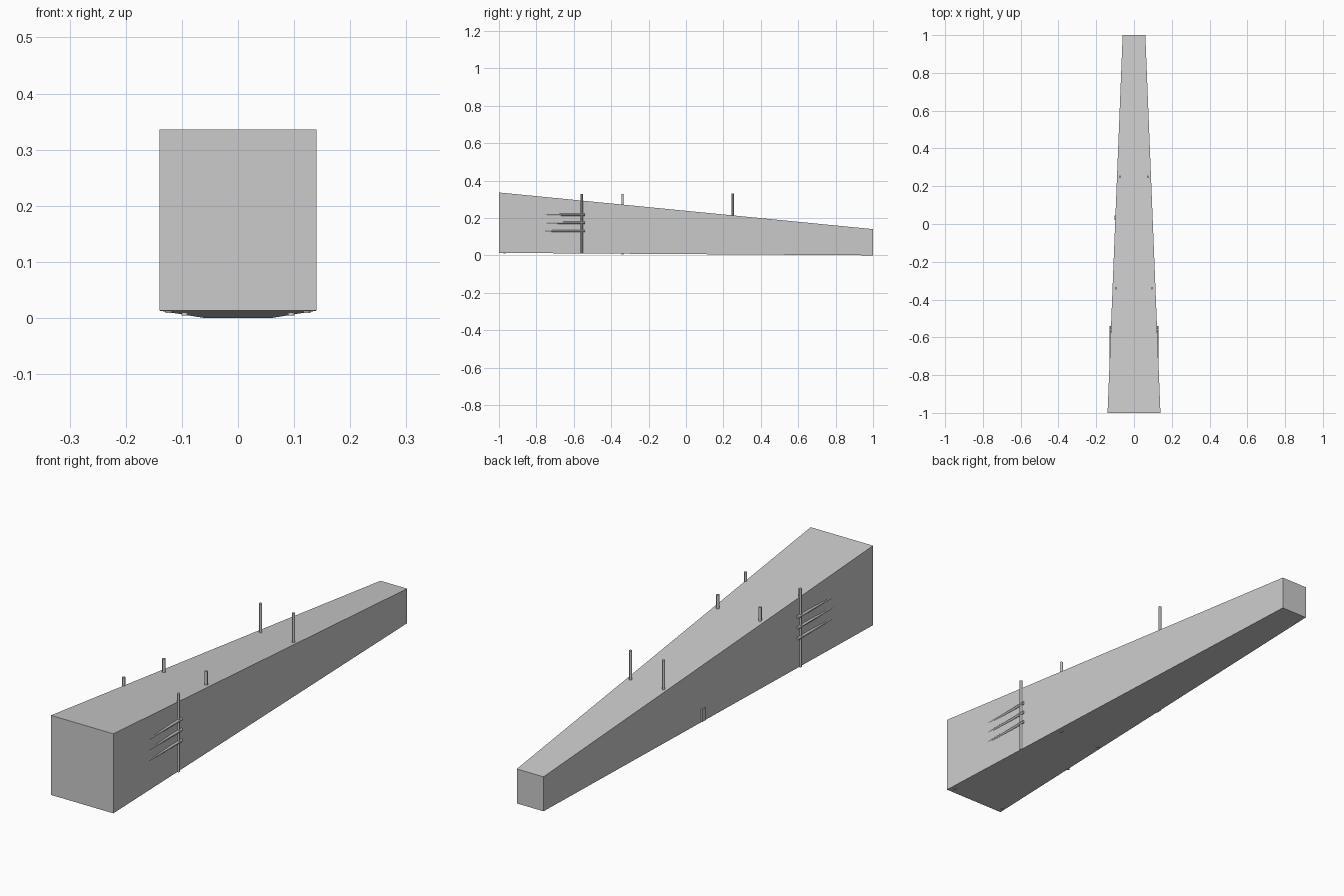
import bpy, bmesh
from mathutils import Vector

if "Cube" in bpy.data.objects:
    bpy.data.objects.remove(bpy.data.objects["Cube"])


def make_object(name, bm):
    bmesh.ops.recalc_face_normals(bm, faces=bm.faces)
    mesh = bpy.data.meshes.new(name)
    bm.to_mesh(mesh)
    bm.free()
    obj = bpy.data.objects.new(name, mesh)
    bpy.context.collection.objects.link(obj)
    return obj


def rod(name, a, b, r=0.006):
    a, b = Vector(a), Vector(b)
    bpy.ops.mesh.primitive_cylinder_add(vertices=12, radius=r, depth=(b - a).length,
                                        location=(a + b) / 2)
    obj = bpy.context.object
    obj.name = name
    obj.rotation_mode = 'QUATERNION'
    obj.rotation_quaternion = (b - a).to_track_quat('Z', 'Y')
    bpy.ops.object.shade_smooth_by_angle()


# Tapered body: wide, tall front end narrowing to a small back end
bm = bmesh.new()
rings = []
for y, half, low, high in ((-1, 0.14, 0.013, 0.336), (1, 0.06, 0.0, 0.14)):
    rings.append([bm.verts.new((x, y, z)) for x, z in
                  ((-half, low), (half, low), (half, high), (-half, high))])
for ring in rings:
    bm.faces.new(ring)
for i in range(4):
    j = (i + 1) % 4
    bm.faces.new((rings[0][i], rings[0][j], rings[1][j], rings[1][i]))
make_object("tapered_body", bm)

for side, label in ((-1, "left"), (1, "right")):
    # Upright posts running through the body
    for n, (x, y, low, high) in enumerate(((0.123, -0.97, 0.009, 0.327),
                                           (0.095, -0.34, 0.004, 0.327),
                                           (0.074, 0.25, 0.005, 0.331))):
        rod(f"{label}_post_{n + 1}", (side * x, y, low), (side * x, y, high))
    # Upright on the outside of the side wall
    rod(f"{label}_side_post", (side * 0.123, -0.558, 0.009), (side * 0.123, -0.558, 0.327))
    # Horizontal rails sinking into the widening wall
    for n, z in enumerate((0.13, 0.174, 0.217)):
        rod(f"{label}_rail_{n + 1}", (side * 0.1245, -0.54, z), (side * 0.1245, -0.97, z))

# Small latch plate on the left wall
bpy.ops.mesh.primitive_cube_add(size=1, location=(-0.0965, 0.032, 0.034))
latch = bpy.context.object
latch.name = "latch_plate"
latch.scale = (0.016, 0.024, 0.05)
